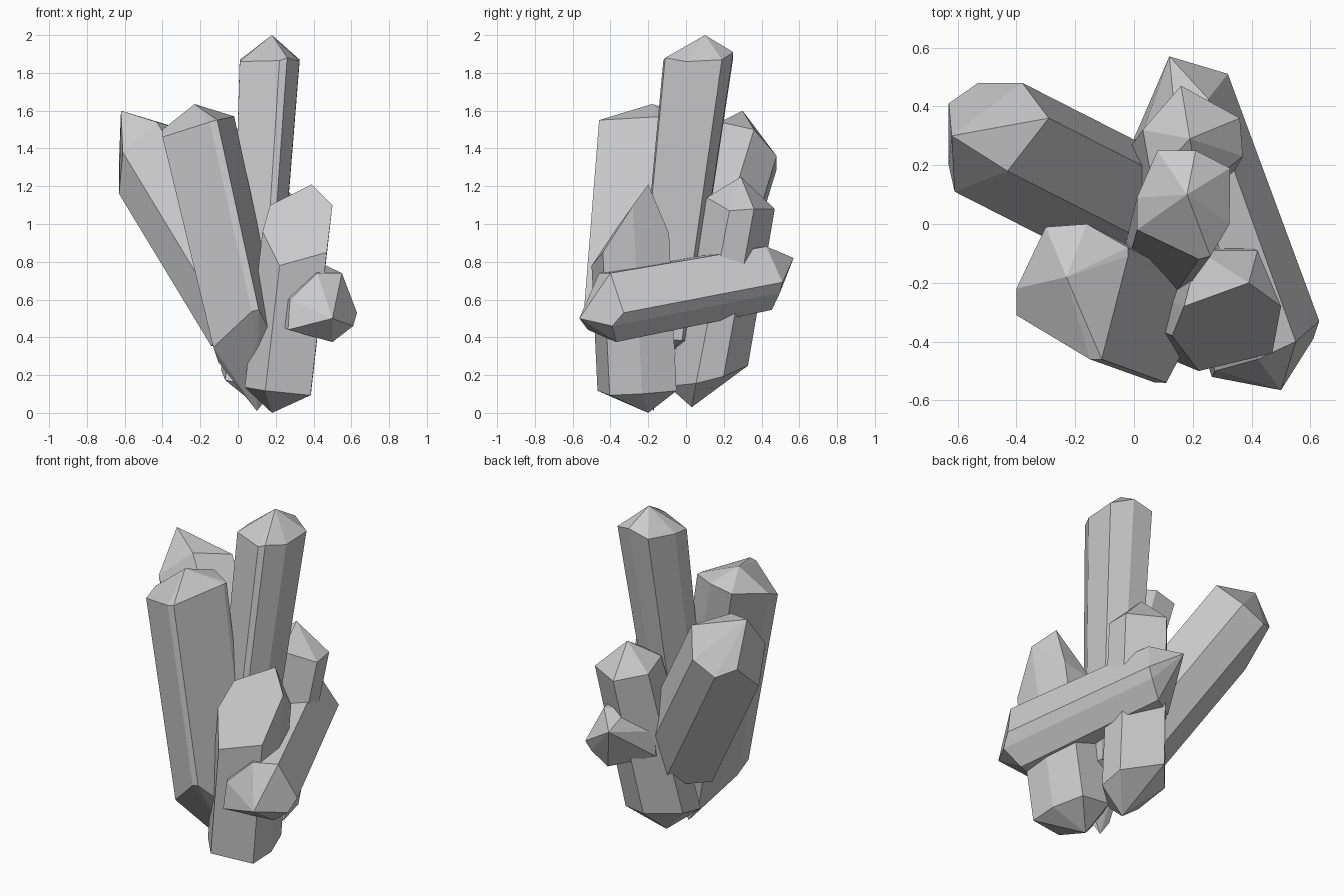
import bpy
import bmesh
import math
from mathutils import Vector

default_cube = bpy.data.objects.get("Cube")
if default_cube:
    bpy.data.objects.remove(default_cube, do_unlink=True)

# One plain grey mineral colour
grey = bpy.data.materials.new("grey_mineral")
grey.use_nodes = True
grey.diffuse_color = (0.6, 0.6, 0.6, 1)
grey.node_tree.nodes["Principled BSDF"].inputs["Base Color"].default_value = (0.6, 0.6, 0.6, 1)


def crystal(name, shoulder, tip, base, base_tip, taper=1.0, tilt=(0, 0, 0)):
    """Faceted prism: the shoulder ring is carried along the axis to the base,
    and both ends are closed by a point."""
    ring = [Vector(p) for p in shoulder]
    base = Vector(base)
    centre = sum(ring, Vector()) / len(ring)
    axis = (centre - base).normalized()

    points = ring + [Vector(tip), Vector(base_tip)]
    for p in ring:
        across = (p - centre) - axis * (p - centre).dot(axis)
        points.append(base + across * taper + axis * across.dot(Vector(tilt)))

    bm = bmesh.new()
    verts = [bm.verts.new(p) for p in points]
    hull = bmesh.ops.convex_hull(bm, input=verts)
    unused = set(hull["geom_interior"]) | set(hull["geom_unused"])
    loose = [v for v in unused if isinstance(v, bmesh.types.BMVert) and not v.link_faces]
    bmesh.ops.delete(bm, geom=loose, context="VERTS")
    # Merge nearly coplanar triangles into clean facets
    bmesh.ops.dissolve_limit(bm, angle_limit=math.radians(5),
                             verts=bm.verts[:], edges=bm.edges[:])
    bmesh.ops.recalc_face_normals(bm, faces=bm.faces[:])

    mesh = bpy.data.meshes.new(name)
    bm.to_mesh(mesh)
    bm.free()
    mesh.materials.append(grey)
    obj = bpy.data.objects.new(name, mesh)
    bpy.context.collection.objects.link(obj)
    return obj


# Tallest, nearly upright crystal
crystal("tall_crystal",
        [(.01, -.02, 1.86), (.22, -.12, 1.865), (.26, -.11, 1.88), (.325, 0, 1.86),
         (.327, .19, 1.87), (.21, .25, 1.91), (.08, .25, 1.88), (.01, .09, 1.87)],
        tip=(.18, .1, 2), base=(.095, -.115, .4), base_tip=(.08, -.12, .3), taper=.77)

# Thick crystal at the front, leaning to the right side
crystal("front_crystal",
        [(-.4, -.31, 1.46), (-.4, -.22, 1.5), (-.3, -.01, 1.55), (-.16, 0, 1.58),
         (-.02, -.08, 1.57), (-.02, -.11, 1.57), (-.11, -.46, 1.55), (-.15, -.46, 1.54)],
        tip=(-.23, -.18, 1.635), base=(.085, -.33, .3), base_tip=(.1, -.17, .01),
        taper=.92, tilt=(0, -.85, 0))

# Strongly leaning crystal at the back
crystal("back_leaning_crystal",
        [(-.61, .11, 1.38), (-.63, .2, 1.16), (-.63, .41, 1.34), (-.53, .48, 1.29),
         (-.38, .48, 1.36), (-.29, .36, 1.5), (-.43, .18, 1.54)],
        tip=(-.62, .3, 1.6), base=(.055, .035, .45), base_tip=(.09, 0, .35))

# Crystal lying across the left side
crystal("lying_crystal",
        [(.265, -.52, .44), (.275, -.5, .6), (.42, -.46, .74), (.55, -.4, .74),
         (.63, -.33, .53), (.61, -.39, .46), (.5, -.37, .375)],
        tip=(.5, -.565, .5), base=(.175, .4, .71), base_tip=(.12, .57, .82),
        taper=.92, tilt=(-.3, 0, 0))

# Medium crystal at the back left
crystal("back_crystal",
        [(.03, .32, 1.1), (.16, .47, 1.08), (.36, .36, 1.08), (.37, .23, 1.07),
         (.22, .11, 1.14), (.06, .15, 1.14)],
        tip=(.19, .29, 1.25), base=(.09, .1, .19), base_tip=(.11, .03, .03),
        taper=1.08, tilt=(0, .5, 0))

# Short crystal with one broad sloping facet
crystal("broad_facet_crystal",
        [(.22, -.5, .78), (.47, -.44, .85), (.5, -.28, 1.1), (.42, -.09, .95),
         (.22, -.09, .9), (.17, -.28, 1.1), (.13, -.38, .96)],
        tip=(.39, -.2, 1.21), base=(.21, -.255, .12), base_tip=(.18, -.2, 0))
